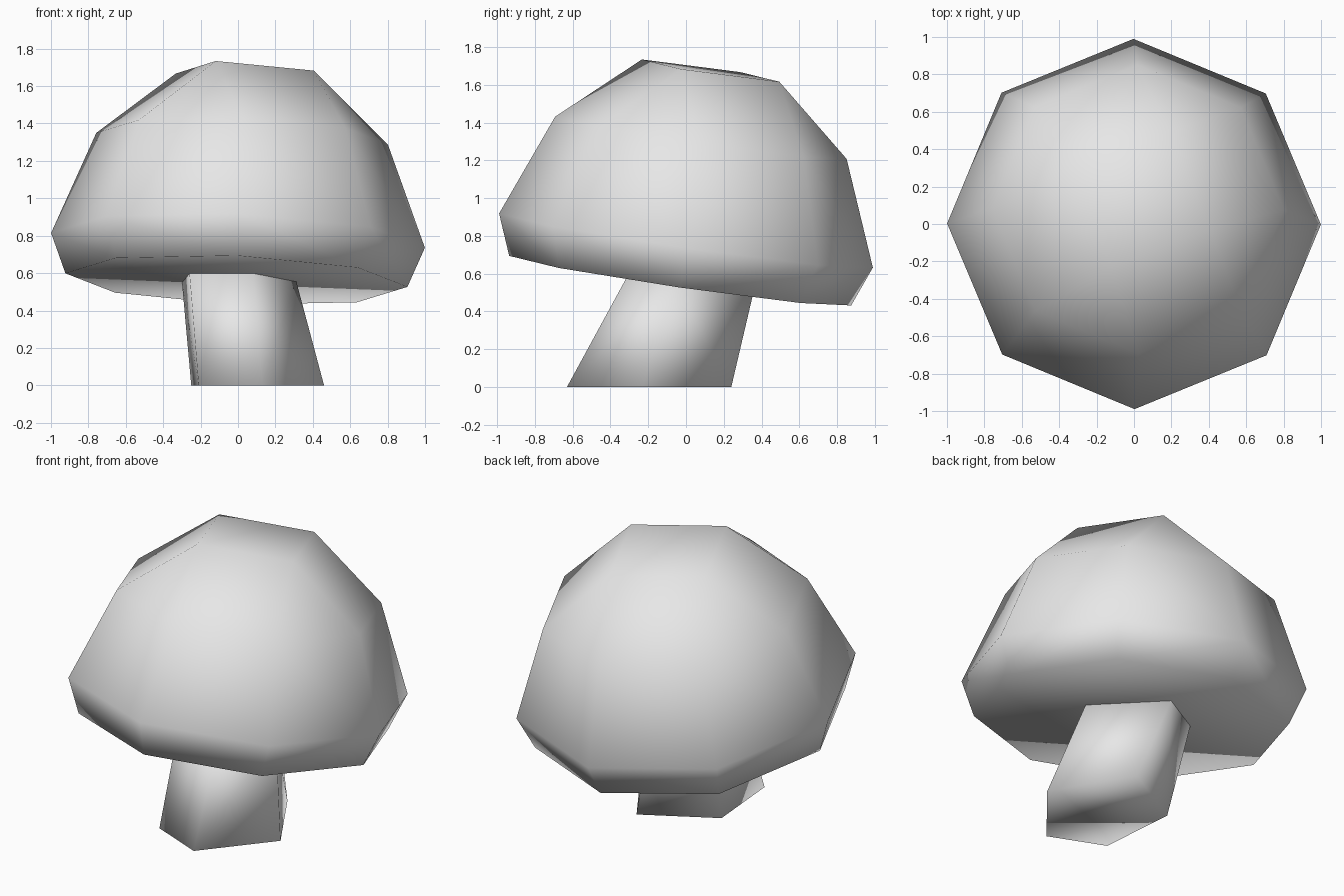
import bpy, bmesh, math
from mathutils import Vector

cube = bpy.data.objects.get("Cube")
if cube:
    bpy.data.objects.remove(cube, do_unlink=True)

# One plain grey for the whole mushroom
grey = bpy.data.materials.new("plain_grey")
grey.use_nodes = True
grey.diffuse_color = (0.8, 0.8, 0.8, 1)
grey.node_tree.nodes["Principled BSDF"].inputs["Base Color"].default_value = (0.8, 0.8, 0.8, 1)


def hull_object(name, points):
    """Closed convex part wrapped around points, smooth shaded."""
    bm = bmesh.new()
    for p in points:
        bm.verts.new(p)
    bmesh.ops.convex_hull(bm, input=bm.verts[:])
    bmesh.ops.dissolve_limit(bm, angle_limit=math.radians(1),
                             verts=bm.verts[:], edges=bm.edges[:])
    bmesh.ops.recalc_face_normals(bm, faces=bm.faces[:])
    for f in bm.faces:
        f.smooth = True
    mesh = bpy.data.meshes.new(name)
    bm.to_mesh(mesh)
    bm.free()
    mesh.materials.append(grey)
    obj = bpy.data.objects.new(name, mesh)
    bpy.context.collection.objects.link(obj)
    return obj


def ring(sides, radius, height, turn=0):
    return [Vector((radius * math.cos(a), radius * math.sin(a), height))
            for a in (math.radians(turn) + math.tau * i / sides for i in range(sides))]


# Cap: eight-sided dome closing to a small square, tilted towards the back
axis = Vector((0.04, 0.145, 1))
tilt = Vector((0, 0, 1)).rotation_difference(axis)
rim_centre = Vector((0, 0, 0.775))
profile = (ring(8, 0.915, -0.215) + ring(8, 1.0, 0)
           + ring(8, 0.78, 0.55) + ring(4, 0.40, 0.91, 67))
hull_object("cap", [rim_centre + tilt @ p for p in profile])

# Stem: leaning five-sided post that ends at the sloping underside
foot = [(0.46, -0.23), (0.18, 0.24), (-0.25, 0.0), (-0.21, -0.49), (0.13, -0.63)]
neck = [(0.31, -0.06), (0.02, 0.36), (-0.30, 0.15), (-0.26, -0.20), (0.08, -0.30)]
hull_object("stem", [(x, y, 0) for x, y in foot]
            + [(x, y, 0.565 - 0.04 * x - 0.145 * y) for x, y in neck])
